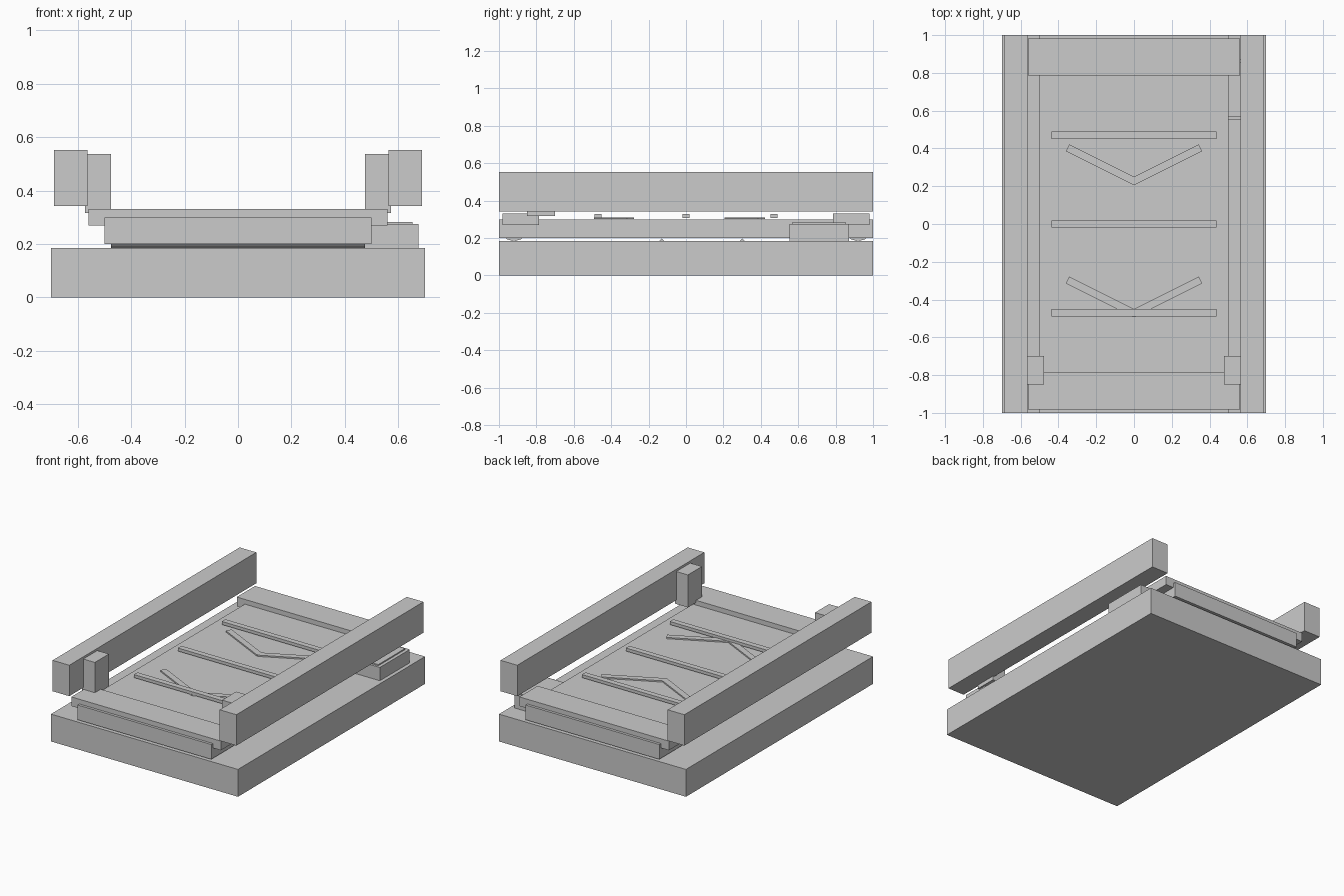
import bpy
from math import radians, pi

if "Cube" in bpy.data.objects:
    bpy.data.objects.remove(bpy.data.objects["Cube"])


def box(name, x, y, z, rot=0.0):
    """Box from (min, max) ranges, optionally turned about its own vertical axis."""
    bpy.ops.mesh.primitive_cube_add(
        size=1, location=[(r[0] + r[1]) / 2 for r in (x, y, z)], rotation=(0, 0, rot))
    ob = bpy.context.object
    ob.name = name
    ob.scale = [r[1] - r[0] for r in (x, y, z)]
    return ob


def roller(name, y, z, radius, sides, half_len):
    """Cylinder lying along x."""
    bpy.ops.mesh.primitive_cylinder_add(
        vertices=sides, radius=radius, depth=2 * half_len,
        location=(0, y, z), rotation=(0, pi / 2, 0))
    bpy.context.object.name = name


def both(lo, hi, s):
    return (lo, hi) if s > 0 else (-hi, -lo)


# Base slab and belt bed
box("base", (-0.70, 0.70), (-1, 1), (0, 0.185))
box("belt_bed", (-0.50, 0.50), (-1, 1), (0.20, 0.30))

# End housings with rollers inside, side rails and front posts
for s, end, side in ((-1, "front", "left"), (1, "back", "right")):
    box(end + "_cross_block", (-0.56, 0.56), both(0.787, 0.982, s), (0.27, 0.332))
    roller(end + "_roller", s * 0.92, 0.255, 0.072, 12, 0.475)
    box(side + "_rail", both(0.563, 0.688, s), (-1, 1), (0.343, 0.552))
    box(side + "_post", both(0.476, 0.572, s), (-0.85, -0.70), (0.317, 0.537))

# Small ridges under the bed
for i, y in enumerate((-0.13, 0.30)):
    roller(f"under_ridge_{i}", y, 0.165, 0.032, 4, 0.475)

# Raised slats across the belt
for i, y in enumerate((-0.47, 0.0, 0.47)):
    box(f"slat_{i}", (-0.437, 0.437), (y - 0.019, y + 0.019), (0.307, 0.328))

# Chevron direction marks: two turned bars each
for i, y in enumerate((-0.386, 0.314)):
    for s, side in ((-1, "left"), (1, "right")):
        x = s * 0.173
        box(f"chevron_{i}_{side}", (x - 0.2, x + 0.2), (y - 0.02, y + 0.02),
            (0.302, 0.311), s * radians(26.5))

# Drive box with lid
box("drive_box", (0.475, 0.675), (0.553, 0.872), (0.185, 0.275))
box("drive_lid", (0.50, 0.653), (0.568, 0.855), (0.275, 0.283))
